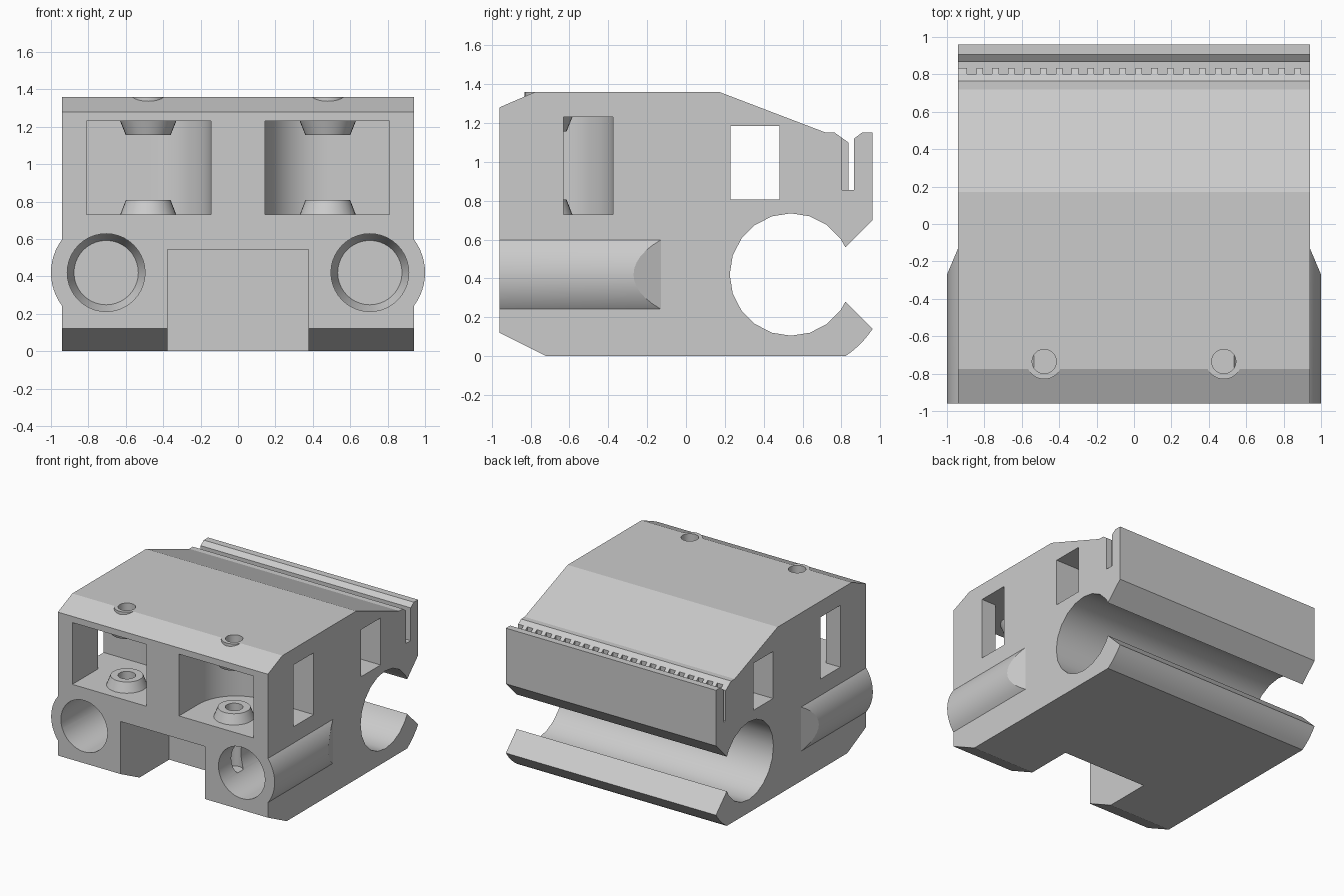
import bpy, bmesh
from math import sin, cos, radians, acos, degrees

cube = bpy.data.objects.get("Cube")
if cube:
    bpy.data.objects.remove(cube, do_unlink=True)

grey = bpy.data.materials.new("plain_grey")
grey.use_nodes = True
grey.diffuse_color = (0.6, 0.6, 0.6, 1)
grey.node_tree.nodes["Principled BSDF"].inputs["Base Color"].default_value = (0.6, 0.6, 0.6, 1)

# Each axis maps (u, v, depth) to (x, y, z)
MAPS = {"x": lambda u, v, d: (d, u, v),
        "y": lambda u, v, d: (u, d, v),
        "z": lambda u, v, d: (u, v, d)}


def arc(cx, cy, r, a, b, n):
    """Points along an arc from angle a to b in degrees."""
    steps = [radians(a + (b - a) * i / n) for i in range(n + 1)]
    return [(cx + r * cos(t), cy + r * sin(t)) for t in steps]


def circle(cx, cy, r, n=40):
    return arc(cx, cy, r, 0, 360, n)[:-1]


def rect(u0, v0, u1, v1):
    return [(u0, v0), (u1, v0), (u1, v1), (u0, v1)]


def loft(bm, axis, sections):
    """Skin a closed solid through (profile, depth) sections."""
    rings = [[bm.verts.new(MAPS[axis](u, v, d)) for u, v in pts] for pts, d in sections]
    n = len(rings[0])
    faces = [bm.faces.new(rings[0]), bm.faces.new(rings[-1])]
    for a, b in zip(rings, rings[1:]):
        for i in range(n):
            j = (i + 1) % n
            faces.append(bm.faces.new((a[i], a[j], b[j], b[i])))
    bmesh.ops.recalc_face_normals(bm, faces=faces)
    return rings


def make(name, bm):
    mesh = bpy.data.meshes.new(name)
    bm.to_mesh(mesh)
    bm.free()
    mesh.materials.append(grey)
    obj = bpy.data.objects.new(name, mesh)
    bpy.context.collection.objects.link(obj)
    return obj


def combine(body, bm, operation):
    """Add or cut a helper solid, then discard the helper."""
    tool = make("helper", bm)
    tool.hide_render = True
    mod = body.modifiers.new("combine", "BOOLEAN")
    mod.operation, mod.solver, mod.object = operation, "EXACT", tool
    graph = bpy.context.evaluated_depsgraph_get()
    mesh = bpy.data.meshes.new_from_object(body.evaluated_get(graph))
    body.modifiers.clear()
    body.data = mesh
    bpy.data.objects.remove(tool, do_unlink=True)


W = 0.94            # half width of the block
SCREW = (0.48, -0.735)
ROD = (0.705, 0.42)

# Main block: side profile with open rail bore and belt slot
profile = [(-0.96, 0.12), (-0.72, 0)]
profile += arc(0.54, 0.42, 0.505, -56.3, -33.7, 5)
profile += [(0.82, 0.28)]
profile += arc(0.54, 0.42, 0.315, 324, 36, 16)
profile += [(0.82, 0.56), (0.96, 0.70), (0.96, 1.15), (0.905, 1.15), (0.865, 1.12),
            (0.865, 0.855), (0.835, 0.855), (0.835, 1.10), (0.765, 1.15),
            (0.72, 1.15), (0.17, 1.36), (-0.775, 1.36), (-0.96, 1.28)]
bm = bmesh.new()
loft(bm, "x", [(profile, -W), (profile, W)])
body = make("carriage_body", bm)

# Rounded sleeves bulging from both sides, with slanted rear ends
bm = bmesh.new()
half = degrees(acos((0.9 - ROD[0]) / 0.295))
for s in (-1, 1):
    sleeve = [(s * u, v) for u, v in arc(*ROD, 0.295, -half, half, 16)]
    rings = loft(bm, "y", [(sleeve, -0.96), (sleeve, -0.27)])
    for v in rings[-1]:
        v.co.y += (1 - abs(v.co.x)) * 2.35
combine(body, bm, "UNION")

# Blind rod holes with tapered ends
bm = bmesh.new()
for s in (-1, 1):
    wide, narrow = circle(s * ROD[0], ROD[1], 0.208), circle(s * ROD[0], ROD[1], 0.172)
    loft(bm, "y", [(wide, -1.1), (wide, -0.28), (narrow, -0.19)])
combine(body, bm, "DIFFERENCE")

# Front pockets with a curved inner corner and a side opening
bm = bmesh.new()
pocket = [(0.145, -1.1)] + arc(0.48, -0.71, 0.335, 180, 90, 14)
pocket += [(1.1, -0.375), (1.1, -0.63), (0.81, -0.63), (0.81, -1.1)]
for s in (-1, 1):
    side = [(s * u, v) for u, v in pocket]
    loft(bm, "z", [(side, 0.73), (side, 1.23)])
combine(body, bm, "DIFFERENCE")

# Cross window and the recess under the front
bm = bmesh.new()
window = rect(0.23, 0.805, 0.48, 1.185)
loft(bm, "x", [(window, -1.1), (window, 1.1)])
recess = rect(-0.378, -0.1, 0.378, 0.545)
loft(bm, "y", [(recess, -1.1), (recess, -0.34)])
combine(body, bm, "DIFFERENCE")

# Conical bosses inside the pockets and round pads on the roof
bm = bmesh.new()
for s in (-1, 1):
    base, tip, pad = (circle(s * SCREW[0], SCREW[1], r, 32) for r in (0.15, 0.12, 0.095))
    loft(bm, "z", [(base, 0.7), (base, 0.73), (tip, 0.807)])
    loft(bm, "z", [(tip, 1.155), (base, 1.23), (base, 1.25)])
    loft(bm, "z", [(pad, 1.3), (pad, 1.36)])
combine(body, bm, "UNION")

# Screw holes
bm = bmesh.new()
for s in (-1, 1):
    hole = circle(s * SCREW[0], SCREW[1], 0.065, 24)
    loft(bm, "z", [(hole, 0.3), (hole, 1.5)])
combine(body, bm, "DIFFERENCE")

# Belt tooth grooves along the slot
bm = bmesh.new()
for i in range(22):
    x = -0.893 + 0.085 * i
    groove = rect(x, 0.803, x + 0.05, 0.85)
    loft(bm, "z", [(groove, 0.855), (groove, 1.14)])
combine(body, bm, "DIFFERENCE")

# Soft curves, crisp edges
bpy.ops.object.select_all(action="DESELECT")
body.select_set(True)
bpy.context.view_layer.objects.active = body
bpy.ops.object.shade_smooth_by_angle(angle=radians(20))
